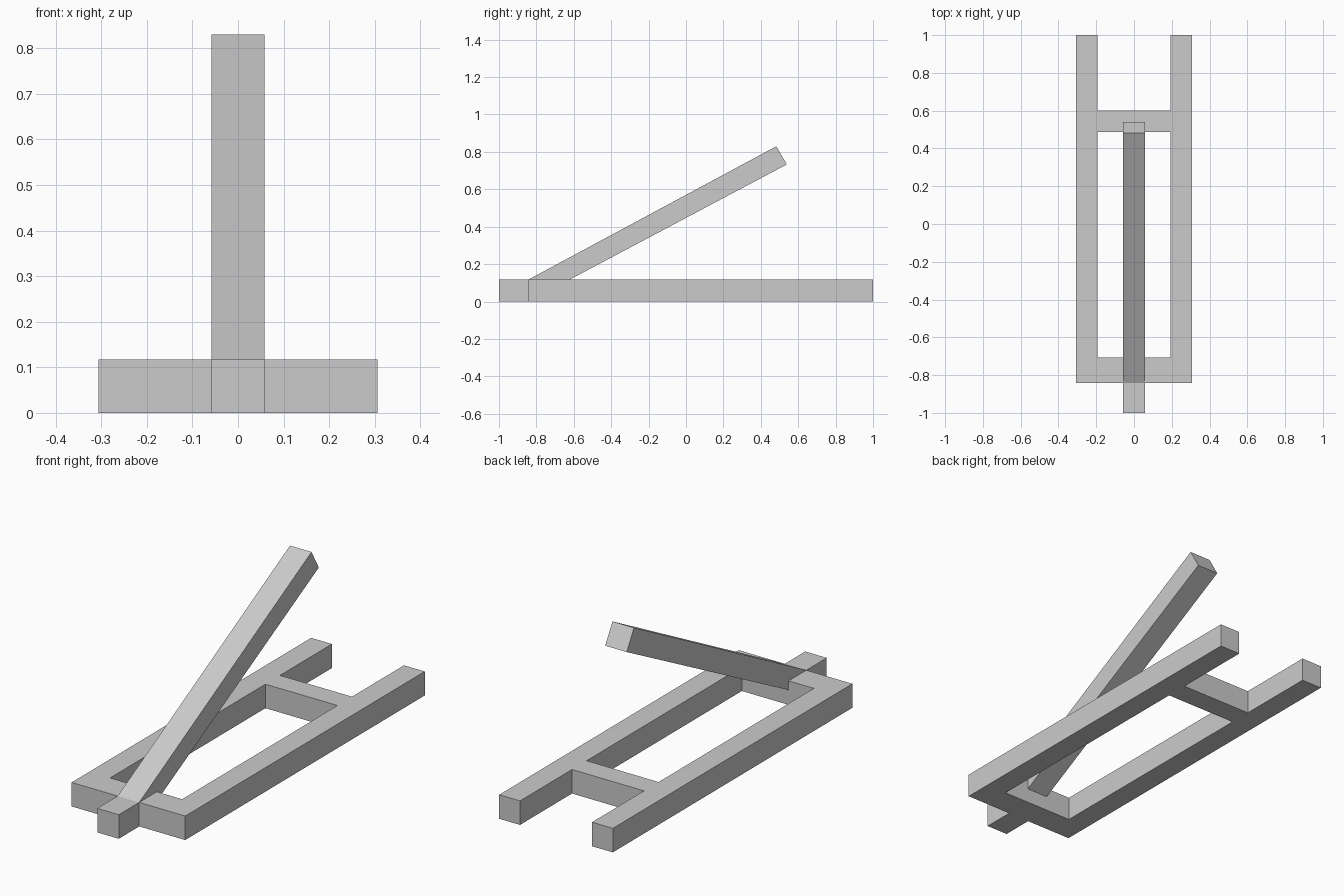
import bpy, bmesh

if "Cube" in bpy.data.objects:
    bpy.data.objects.remove(bpy.data.objects["Cube"])

H = 0.117        # bar height
FRONT = -0.843   # front edge of the frame

grey = bpy.data.materials.new("light grey")
grey.diffuse_color = (0.6, 0.6, 0.6, 1)
grey.use_nodes = True
grey.node_tree.nodes["Principled BSDF"].inputs["Base Color"].default_value = grey.diffuse_color


def finish(name, bm):
    """Clean up the mesh and link it as a flat-shaded object."""
    bmesh.ops.recalc_face_normals(bm, faces=bm.faces)
    me = bpy.data.meshes.new(name)
    bm.to_mesh(me)
    bm.free()
    me.materials.append(grey)
    ob = bpy.data.objects.new(name, me)
    bpy.context.collection.objects.link(ob)


def extrude(bm, vec):
    r = bmesh.ops.extrude_face_region(bm, geom=bm.faces[:])
    bmesh.ops.translate(bm, vec=vec, verts=[g for g in r["geom"] if isinstance(g, bmesh.types.BMVert)])


# Base frame: two long rails joined by two crossbars, from grid cells
xs = [-0.306, -0.194, 0.194, 0.306]
ys = [FRONT, -0.707, 0.488, 0.6, 1.0]
bm = bmesh.new()
for i in range(3):
    for j in range(4):
        if i != 1 or j in (0, 2):
            bm.faces.new([bm.verts.new((x, y, 0)) for x, y in (
                (xs[i], ys[j]), (xs[i + 1], ys[j]),
                (xs[i + 1], ys[j + 1]), (xs[i], ys[j + 1]))])
bmesh.ops.remove_doubles(bm, verts=bm.verts, dist=1e-4)
extrude(bm, (0, 0, H))
finish("base_frame", bm)

# Front stub and sloping arm: one side profile
W = 0.058
profile = [(-1, 0), (-1, H), (FRONT, H), (0.483, 0.83), (0.539, 0.733), (FRONT, 0)]
bm = bmesh.new()
bm.faces.new([bm.verts.new((-W, y, z)) for y, z in profile])
extrude(bm, (2 * W, 0, 0))
finish("sloping_arm", bm)
